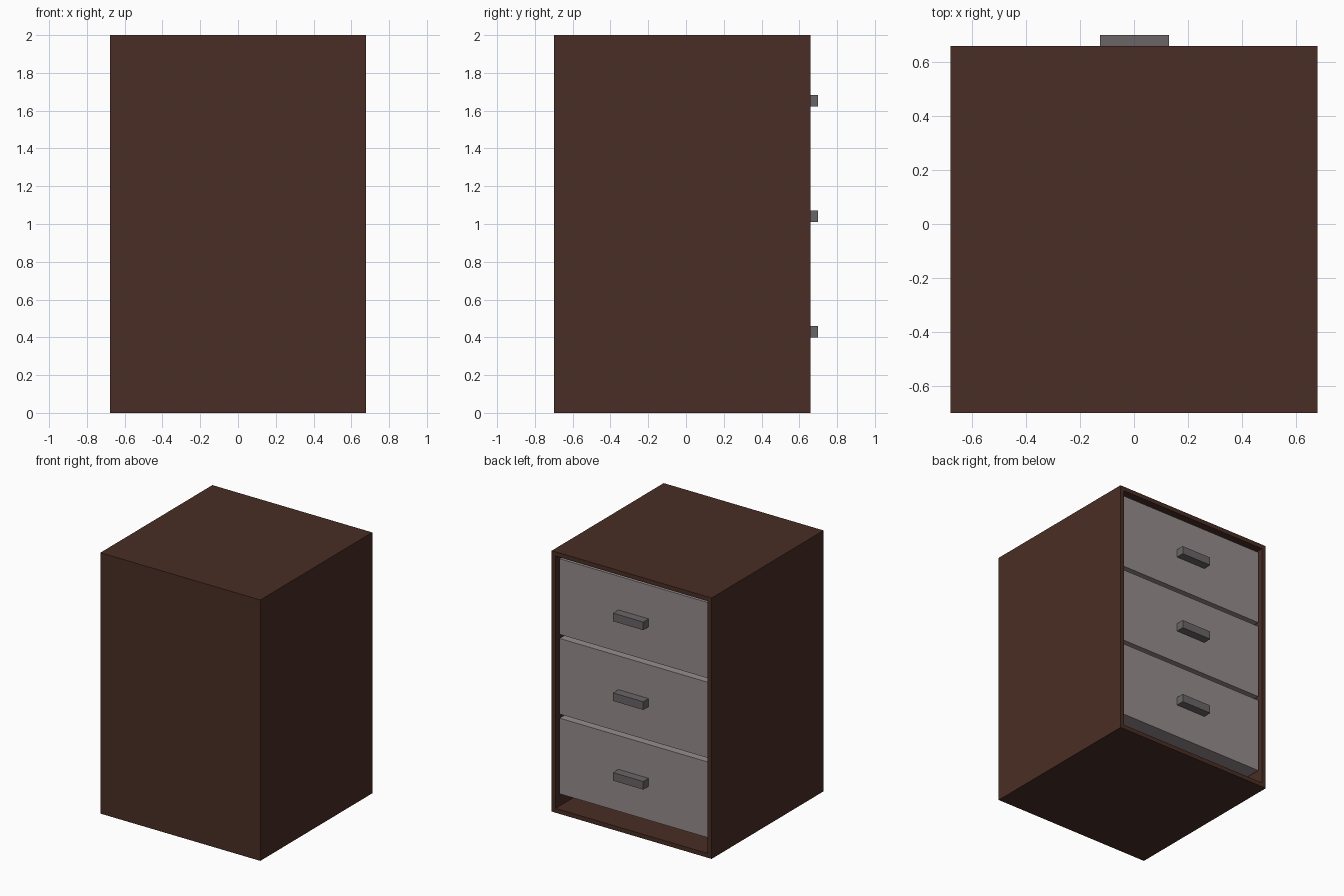
import bpy, bmesh
from mathutils import Vector

if "Cube" in bpy.data.objects:
    bpy.data.objects.remove(bpy.data.objects["Cube"])


def material(name, rgb):
    m = bpy.data.materials.new(name)
    m.diffuse_color = (*rgb, 1.0)
    m.use_nodes = True
    m.node_tree.nodes["Principled BSDF"].inputs["Base Color"].default_value = m.diffuse_color
    return m


BROWN = material("dark_brown_wood", (0.067, 0.027, 0.018))
GREY = material("warm_grey", (0.305, 0.262, 0.27))
DARK = material("handle_grey", (0.147, 0.130, 0.136))


def box(name, lo, hi, mat, opening=None):
    """Box between two corners; opening = (wall, depth) hollows the +y side."""
    lo, hi = Vector(lo), Vector(hi)
    bm = bmesh.new()
    bmesh.ops.create_cube(bm, size=1)
    for v in bm.verts:
        v.co = (lo + hi) / 2 + v.co * (hi - lo)
    if opening:
        wall, depth = opening
        bm.normal_update()
        face = max(bm.faces, key=lambda f: f.normal.y)
        bmesh.ops.inset_region(bm, faces=[face], thickness=wall)
        new = bmesh.ops.extrude_face_region(bm, geom=[face])["geom"]
        bmesh.ops.translate(bm, vec=(0, -depth, 0),
                            verts=[g for g in new if isinstance(g, bmesh.types.BMVert)])
        if face.is_valid:
            bmesh.ops.delete(bm, geom=[face], context='FACES_ONLY')
        bmesh.ops.recalc_face_normals(bm, faces=bm.faces[:])
    mesh = bpy.data.meshes.new(name)
    bm.to_mesh(mesh)
    bm.free()
    mesh.materials.append(mat)
    ob = bpy.data.objects.new(name, mesh)
    bpy.context.collection.objects.link(ob)
    return ob


# Cabinet shell, open at the back (+y)
box("cabinet", (-0.678, -0.698, 0), (0.678, 0.658, 2), BROWN, opening=(0.047, 1.31))

# Three recessed drawers with bar handles
for i in range(3):
    z = 0.43 + 0.611 * i
    box(f"drawer_{i + 1}", (-0.63, -0.63, z - 0.29), (0.63, 0.633, z + 0.29), GREY)
    box(f"handle_{i + 1}", (-0.126, 0.63, z - 0.031), (0.13, 0.698, z + 0.031), DARK)
